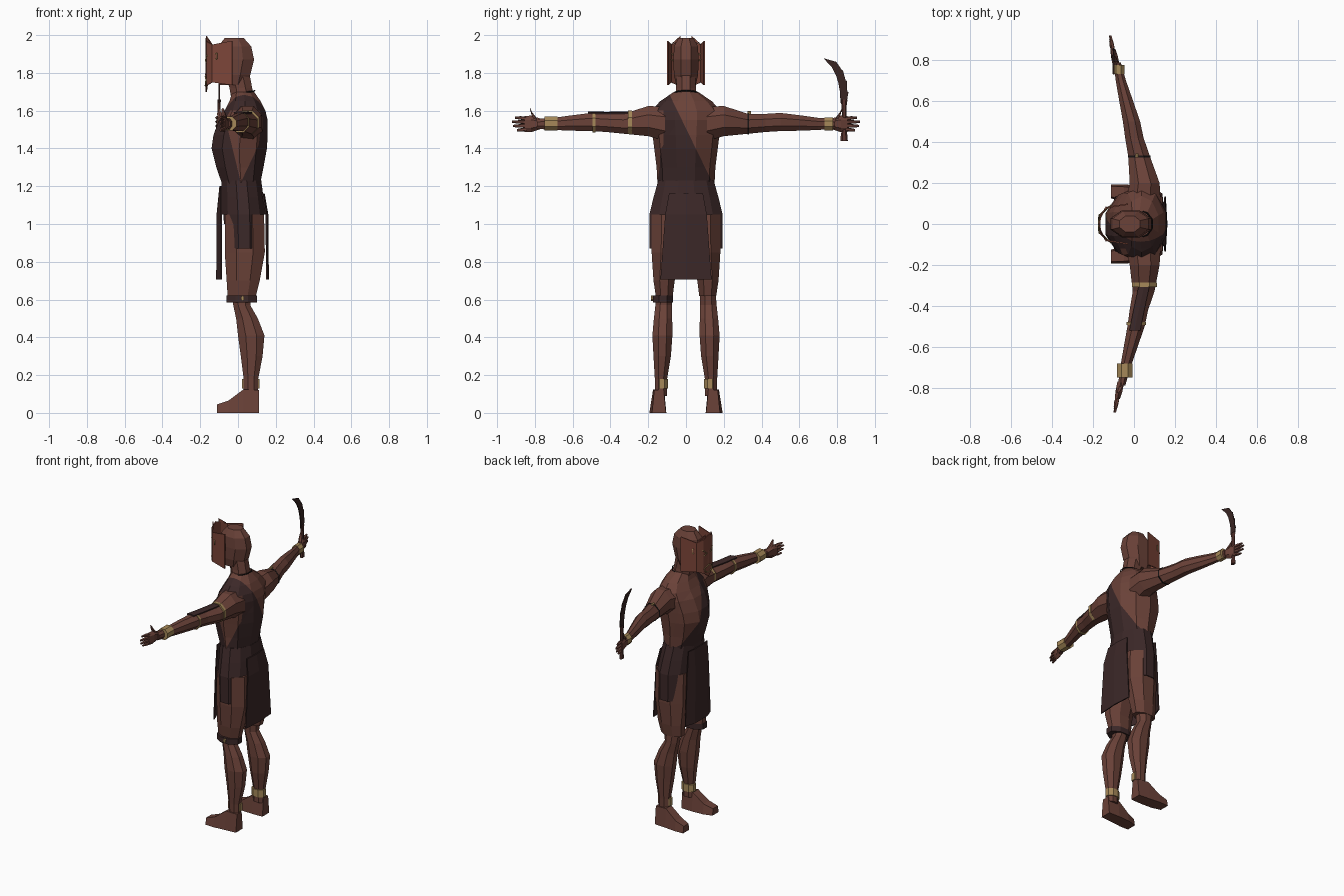
import bpy, bmesh
from math import cos, sin, pi
from mathutils import Vector

if "Cube" in bpy.data.objects:
    bpy.data.objects.remove(bpy.data.objects["Cube"], do_unlink=True)


def material(name, rgb):
    m = bpy.data.materials.new(name)
    m.use_nodes = True
    m.diffuse_color = (*rgb, 1)
    m.node_tree.nodes["Principled BSDF"].inputs["Base Color"].default_value = (*rgb, 1)
    return m


skin = material("brown skin", (0.145, 0.054, 0.040))
red = material("red brown mask", (0.20, 0.060, 0.040))
cloth = material("dark cloth", (0.044, 0.021, 0.021))
gold = material("dull gold", (0.38, 0.25, 0.10))
blade_mat = material("dark blade", (0.040, 0.018, 0.016))
wood = material("handle wood", (0.10, 0.035, 0.028))
black = material("black cord", (0.010, 0.008, 0.008))


def finish(name, bm, *mats):
    bmesh.ops.recalc_face_normals(bm, faces=bm.faces)
    me = bpy.data.meshes.new(name)
    bm.to_mesh(me)
    bm.free()
    for m in mats:
        me.materials.append(m)
    ob = bpy.data.objects.new(name, me)
    bpy.context.collection.objects.link(ob)
    return ob


def oval(n):
    s = 1 / cos(pi / n)
    return [(s * cos((i + 0.5) * 2 * pi / n), s * sin((i + 0.5) * 2 * pi / n)) for i in range(n)]


def ring_z(z, x0, x1, y0, y1, n=8):
    return [Vector(((x0 + x1) / 2 + a * (x1 - x0) / 2, (y0 + y1) / 2 + b * (y1 - y0) / 2, z)) for a, b in oval(n)]


def ring_y(y, x, z, rx, rz, n=8):
    return [Vector((x + a * rx, y, z + b * rz)) for a, b in oval(n)]


def loft(rings, caps=True):
    bm = bmesh.new()
    rows = [[bm.verts.new(p) for p in r] for r in rings]
    n = len(rows[0])
    for lo, hi in zip(rows, rows[1:]):
        for i in range(n):
            bm.faces.new((lo[i], lo[(i + 1) % n], hi[(i + 1) % n], hi[i]))
    if caps:
        bm.faces.new(rows[0])
        bm.faces.new(rows[-1])
    return bm


def sheet(name, rows, mat, thick):
    """Grid of points given a small thickness."""
    bm = bmesh.new()
    grid = [[bm.verts.new(p) for p in r] for r in rows]
    for a, b in zip(grid, grid[1:]):
        for i in range(len(a) - 1):
            bm.faces.new((a[i], a[i + 1], b[i + 1], b[i]))
    ob = finish(name, bm, mat)
    mod = ob.modifiers.new("thickness", "SOLIDIFY")
    mod.thickness = thick
    mod.offset = 0
    return ob


def tube(name, points, mat, radius, cyclic=False):
    cu = bpy.data.curves.new(name, "CURVE")
    cu.dimensions = "3D"
    cu.bevel_depth = radius
    cu.bevel_resolution = 0
    sp = cu.splines.new("POLY")
    sp.points.add(len(points) - 1)
    for p, co in zip(sp.points, points):
        p.co = (*co, 1)
    sp.use_cyclic_u = cyclic
    cu.materials.append(mat)
    ob = bpy.data.objects.new(name, cu)
    bpy.context.collection.objects.link(ob)


# Torso with a one-shoulder garment cut into its surface
torso = loft([ring_z(z, a, b, -h, h, 10) for z, a, b, h in (
    (1.0, -.075, .135, .165), (1.2, -.08, .115, .143), (1.3, -.115, .135, .148), (1.4, -.14, .153, .16),
    (1.47, -.13, .157, .168), (1.55, -.10, .157, .18), (1.60, -.07, .145, .175), (1.65, -.045, .12, .13),
    (1.70, -.03, .085, .06))])
for co, no in (((0, -.08, 1.67), (0, 2.05, 1)), ((.015, 0, 1.22), (4.1, 0, 1)),
               ((.015, 0, 1.22), (-2.1, 0, 1)), ((0, -.12, 0), (0, 1, 0))):
    bmesh.ops.bisect_plane(torso, geom=torso.verts[:] + torso.edges[:] + torso.faces[:],
                           plane_co=co, plane_no=Vector(no).normalized())
for f in torso.faces:
    x, y, z = f.calc_center_median()
    wrapped = z < 1.67 - 2.05 * (y + .08)
    armhole = y < -.12 and z < 1.6 and z - 1.22 > max(4.1 * (.015 - x), 2.1 * (x - .015))
    f.material_index = int(wrapped and not armhole)
finish("torso", torso, skin, cloth)

# Neck, cord and head
finish("neck", loft([ring_z(1.66, -.035, .085, -.06, .06), ring_z(1.72, -.045, .075, -.052, .052),
                     ring_z(1.80, -.07, .06, -.05, .05)]), skin)
tube("neck_cord", [(.027 + .062 * a, .062 * b, 1.693 + .012 * a) for a, b in oval(10)], black, .004, True)
finish("head", loft([ring_z(z, a, b, -h, h, 8) for z, a, b, h in (
    (1.735, -.10, .04, .052), (1.79, -.115, .065, .064), (1.87, -.115, .085, .067),
    (1.94, -.105, .07, .063), (1.985, -.07, .03, .04))]), skin)

# Wrapped mask: half outline mirrored, columns from ear to ear
half = ((0, -.168, 1.70, 1.985), (.045, -.163, 1.735, 1.965), (.08, -.135, 1.75, 1.95), (.097, -.03, 1.735, 1.97))
columns = [(-y, x, a, b) for y, x, a, b in half[:0:-1]] + list(half)
sheet("mask", [[(x, y, b + (a - b) * t) for y, x, a, b in columns] for t in (0, .4, 1)], red, .007)
for side, label in ((1, "left"), (-1, "right")):
    sheet(label + "_mask_crest", [[(-.165, side * .03, 1.97), (-.14, side * .075, 1.955)],
                                 [(-.168, side * .03, 1.995), (-.135, side * .085, 1.945)]], red, .006)
    tube(label + "_eye_rim", [(-.172, side * .02, 1.865), (-.169, side * .04, 1.855), (-.112, side * .092, 1.875),
                              (-.112, side * .092, 1.905), (-.167, side * .046, 1.89)], gold, .0035, True)
tube("mouth_rim", [(-.169, -.045, 1.765), (-.173, 0, 1.78), (-.169, .045, 1.765), (-.172, .03, 1.74),
                   (-.173, 0, 1.73), (-.172, -.03, 1.74)], gold, .0035, True)
sheet("mask_nose", [[(-.166, -.018, 1.79), (-.171, 0, 1.785), (-.166, .018, 1.79)],
                    [(-.167, -.008, 1.88), (-.17, 0, 1.88), (-.167, .008, 1.88)]], red, .005)

# Wrap skirt: closed at the hips, open front and back below
skirt = loft([ring_z(z, a, b, -h, h, 12) for z, a, b, h in (
    (.87, -.08, .145, .194), (1.05, -.085, .147, .194), (1.14, -.085, .135, .172), (1.23, -.088, .123, .147))], False)
gaps = [f for f in skirt.faces if f.calc_center_median().z < 1.05 and abs(f.calc_center_median().y) < .13]
bmesh.ops.delete(skirt, geom=gaps, context="FACES")
hip = finish("hip_wrap", skirt, cloth)
hip.modifiers.new("thickness", "SOLIDIFY").thickness = .006
sheet("front_apron", [[(-.088, -w, z), (x, -w / 2, z), (x, w / 2, z), (-.088, w, z)]
                      for z, x, w in ((1.2, -.095, .10), (1.05, -.11, .115), (.705, -.112, .135))], cloth, .007)
sheet("back_apron", [[(x - .008, -w, z), (x, 0, z), (x - .008, w, z)]
                     for z, x, w in ((1.16, .138, .09), (1.05, .157, .11), (.705, .16, .135))], cloth, .007)


def body_side(s, label):
    def column(name, rows, mat):
        finish(label + name, loft([ring_z(z, a, b, min(s * i, s * o), max(s * i, s * o)) for z, a, b, i, o in rows]), mat)

    # Leg
    column("_thigh", ((.62, -.055, .095, .07, .16), (.70, -.06, .115, .06, .172),
                      (.85, -.07, .142, .01, .182), (1.05, -.07, .138, 0, .182)), skin)
    column("_shin", ((.66, -.04, .07, .075, .155), (.57, -.025, .065, .075, .162), (.50, -.01, .105, .073, .17),
                     (.41, 0, .14, .072, .178), (.30, .015, .13, .08, .172), (.18, .03, .107, .1, .165),
                     (.09, .03, .107, .1, .163)), skin)
    column("_ankle_band", ((.13, .022, .113, .094, .158), (.18, .022, .113, .094, .158)), gold)
    foot = [[(x, s * i, 0), (x, s * o, 0), (x, s * (o - t), h), (x, s * (i + t), h)] for x, i, o, h, t in (
        (-.112, .125, .192, .045, .008), (-.05, .108, .194, .065, .012),
        (.03, .104, .186, .125, .012), (.11, .106, .18, .12, .012))]
    finish(label + "_foot", loft(foot), skin)

    # Arm, swept gently forward toward the hand
    dx = 0 if s > 0 else .022
    arm = ((.11, .045, 1.53, .085, .09), (.2, .052, 1.545, .073, .08), (.33, .025, 1.53, .053, .052),
           (.42, .002, 1.535, .045, .048), (.5, -.012, 1.54, .042, .048), (.6, -.038, 1.535, .034, .041),
           (.7, -.064, 1.53, .025, .032), (.79, -.083, 1.53, .018, .026))
    finish(label + "_arm", loft([ring_y(s * y, x + (dx if y > .25 else 0), z, a, b) for y, x, z, a, b in arm]), skin)

    # Open hand with thumb up
    hx = dx - .088
    finish(label + "_palm", loft([ring_y(s * y, hx - (y - .78) * .2, 1.53, a, b, 6) for y, a, b in (
        (.77, .017, .024), (.82, .017, .038), (.855, .012, .036))]), skin)
    for k in range(4):
        z, tip = 1.557 - k * .018, (.905, .92, .915, .895)[k]
        finish(label + "_finger_%d" % (k + 1), loft([
            ring_y(s * .845, hx - .013, z, .009, .009, 5),
            ring_y(s * (tip + .845) / 2, hx - .02, z + (1.5 - k) * .003, .009, .008, 5),
            ring_y(s * tip, hx - .027, z + (1.5 - k) * .004, .005, .005, 5)]), skin)
    finish(label + "_thumb", loft([ring_y(s * .79, hx, 1.545, .011, .013, 5), ring_y(s * .815, hx - .01, 1.58, .010, .010, 5),
                                   ring_y(s * .825, hx - .014, 1.608, .005, .005, 5)]), skin)


body_side(1, "left")
body_side(-1, "right")


def band(name, y, w, x, z, rx, rz, mat):
    finish(name, loft([ring_y(y - w / 2, x, z, rx, rz), ring_y(y + w / 2, x, z, rx, rz)]), mat)


# Bands on arms and knee
band("left_wrist_band", .755, .045, -.076, 1.53, .029, .034, gold)
band("right_wrist_band", -.715, .068, -.045, 1.532, .038, .036, gold)
band("right_forearm_band", -.487, .014, .011, 1.538, .047, .053, gold)
band("right_upper_arm_band", -.297, .02, .051, 1.538, .061, .062, gold)
band("left_arm_cord", .33, .008, .025, 1.53, .055, .055, black)
finish("left_arm_bead", loft([ring_y(y, .015, 1.588, .008, .008, 6) for y in (.325, .345)]), gold)
sheet("right_arm_wrap", [[(x - .026, y, z - .004), (x, y, z), (x + .026, y, z - .004)] for y, x, z in (
    (-.3, .05, 1.592), (-.42, .024, 1.59), (-.52, .004, 1.592))], cloth, .008)
finish("right_knee_band", loft([ring_z(z, -.06, .1, -.175, -.068) for z in (.585, .622)]), cloth)
finish("right_knee_bead", loft([ring_y(y, .025, .607, .008, .012, 6) for y in (-.185, -.17)]), gold)

# Curved sickle sword held upright
outer = ((.85, 1.64), (.854, 1.70), (.845, 1.76), (.825, 1.815), (.79, 1.86), (.73, 1.877))
inner = ((.818, 1.64), (.815, 1.70), (.807, 1.745), (.795, 1.785), (.772, 1.83), (.733, 1.872))
sheet("sword_blade", [[(-.1, *a), (-.1, *b)] for a, b in zip(outer, inner)], blade_mat, .007)
for i in range(4):
    (y0, z0), (y1, z1) = outer[i], outer[i + 1]
    sheet("blade_tooth_%d" % (i + 1), [[(-.1, y0, z0), (-.1, (y0 + y1) / 2, (z0 + z1) / 2)],
                                      [(-.1, y1 + .006, z1 - .002), (-.1, y1, z1)]], blade_mat, .005)
finish("sword_handle", loft([ring_z(z, -.1 - r, -.1 + r, .837 - w, .837 + w, 6) for z, r, w in (
    (1.44, .010, .017), (1.47, .009, .015), (1.50, .008, .010), (1.62, .008, .011), (1.66, .009, .016))]), wood)
